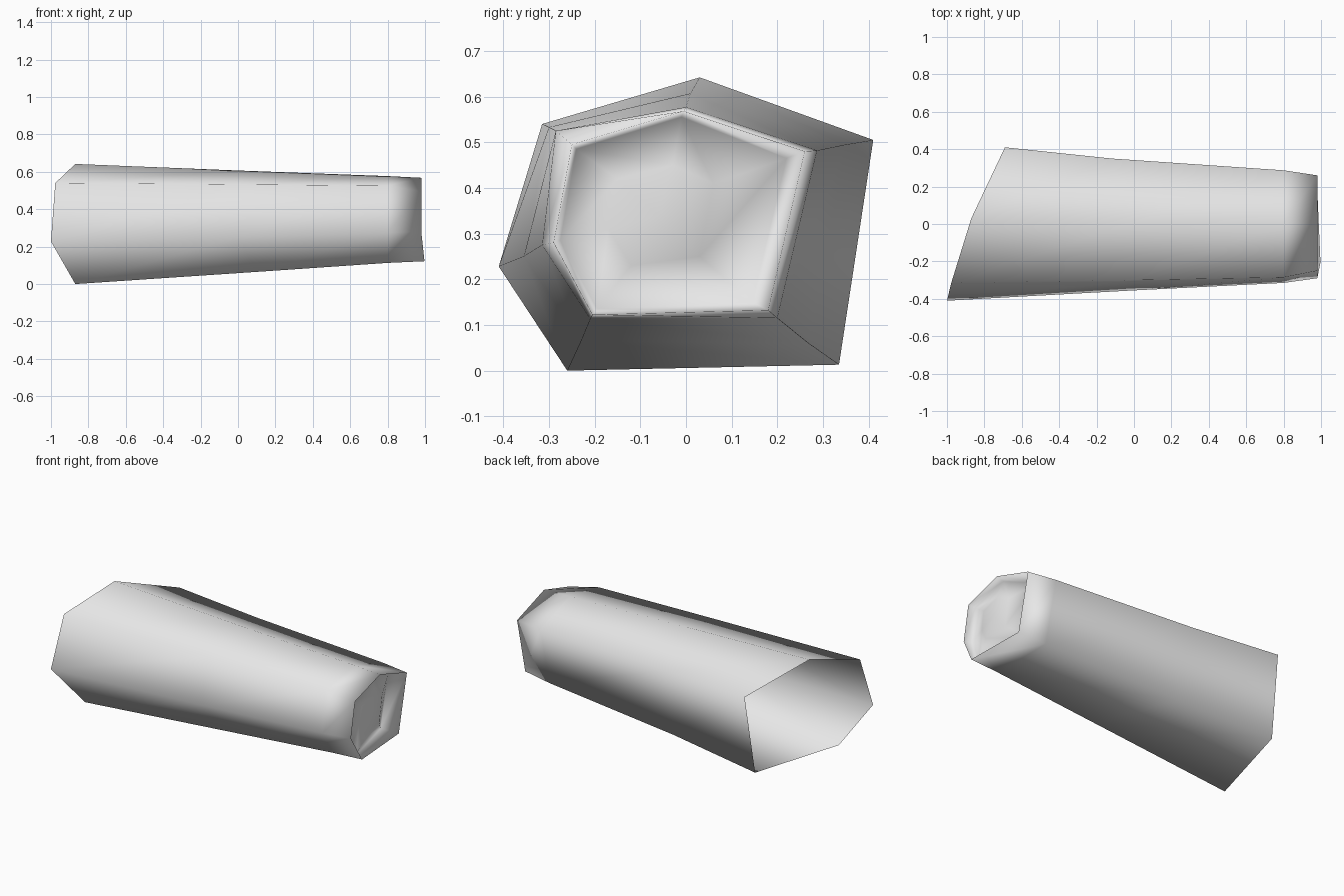
import bpy, bmesh

grey = bpy.data.materials.new("light_grey")
grey.diffuse_color = (0.8, 0.8, 0.8, 1)

# Cross-sections (x, y, z) from the slanted open end to the narrow tip
open_end = [(-1, -.41, .228), (-.977, -.315, .54), (-.87, .03, .642),
            (-.69, .41, .505), (-.71, .335, .013), (-.87, -.26, 0)]
middle = [(0, -.355, .25), (0, -.30, .533), (0, .01, .607),
          (-.12, .35, .495), (-.1, .268, .06), (.1, -.23, .065)]
near_tip = [(.8, -.315, .275), (.8, -.285, .525), (.8, 0, .577),
            (.8, .287, .482), (.8, .2, .115), (.8, -.21, .113)]
rim = [(.98, -.29, .28), (.98, -.25, .495), (.98, -.005, .568),
       (.98, .26, .48), (.98, .18, .132), (.997, -.205, .122)]
# Recessed edge and raised crown of the end cap
recess = [(.93, -.275, .285), (.94, -.24, .485), (.93, -.01, .555),
          (.88, .22, .465), (.88, .145, .15), (.95, -.195, .135)]
crown = [(.95, -.17, .31), (.955, -.15, .42), (.96, -.03, .45),
         (.95, .06, .41), (.95, .03, .25), (.965, -.12, .23)]

# Sleeve: loft through the sections, then close the tip
bm = bmesh.new()
rings = [[bm.verts.new(p) for p in s]
         for s in (open_end, middle, near_tip, rim, recess, crown)]
for a, b in zip(rings, rings[1:]):
    for i in range(6):
        j = (i + 1) % 6
        bm.faces.new((a[i], a[j], b[j], b[i]))
top = bm.verts.new((.965, -.06, .34))
for i in range(6):
    bm.faces.new((rings[-1][i], rings[-1][(i + 1) % 6], top))
bmesh.ops.recalc_face_normals(bm, faces=bm.faces)
for f in bm.faces:
    f.smooth = True
mesh = bpy.data.meshes.new("sleeve")
bm.to_mesh(mesh)
bm.free()
mesh.materials.append(grey)
sleeve = bpy.data.objects.new("sleeve", mesh)
bpy.context.collection.objects.link(sleeve)
